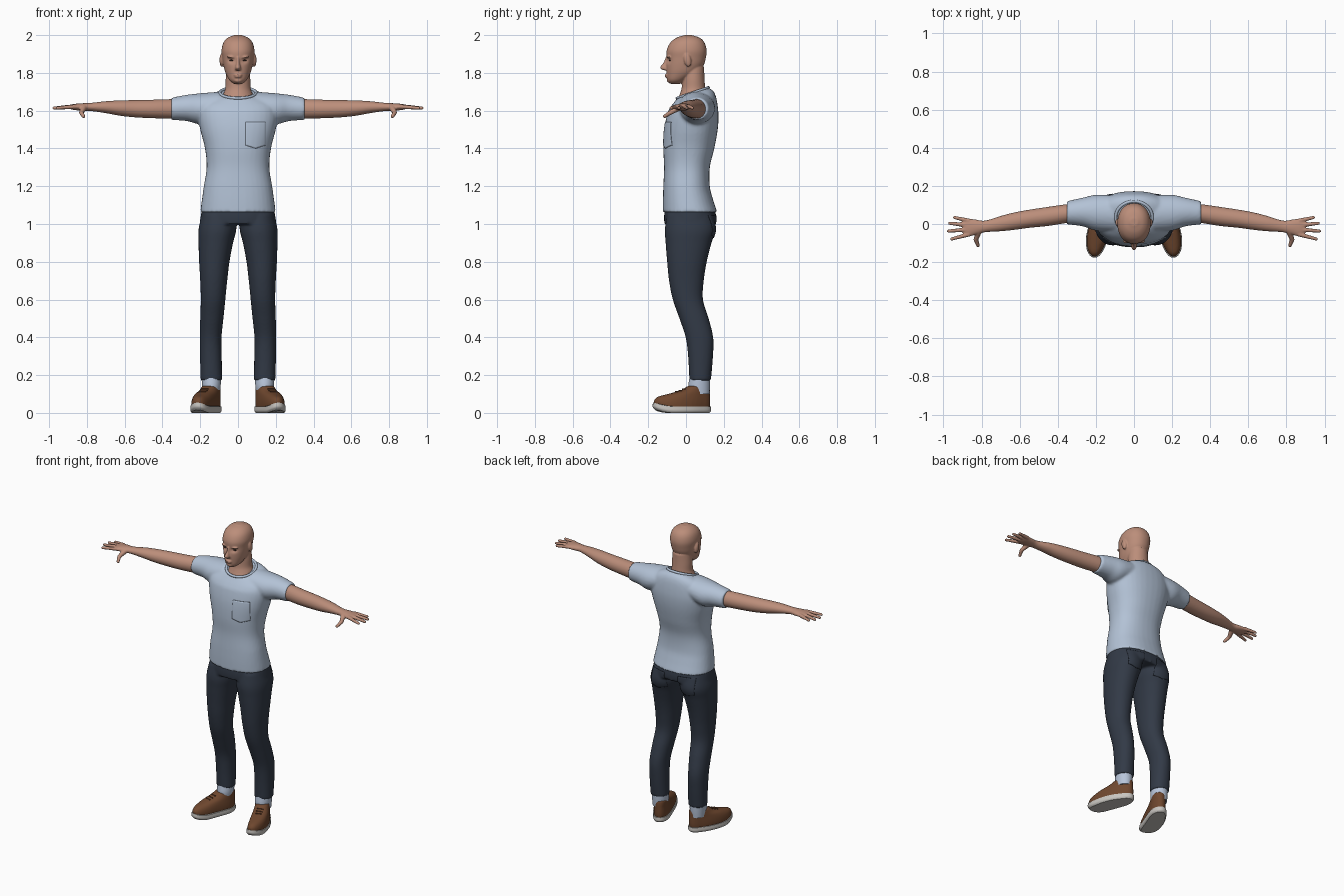
import bpy, bmesh, math
from mathutils import Vector, Matrix

cube = bpy.data.objects.get("Cube")
if cube:
    bpy.data.objects.remove(cube, do_unlink=True)


def material(name, r, g, b):
    m = bpy.data.materials.new(name)
    m.use_nodes = True
    m.diffuse_color = (r, g, b, 1)
    node = m.node_tree.nodes["Principled BSDF"]
    node.inputs["Base Color"].default_value = (r, g, b, 1)
    node.inputs["Roughness"].default_value = 0.8
    return m


SKIN = material("skin", 0.50, 0.27, 0.195)
SHIRT = material("pale blue cotton", 0.45, 0.54, 0.67)
DENIM = material("dark denim", 0.032, 0.042, 0.062)
LEATHER = material("brown leather", 0.16, 0.064, 0.028)
RUBBER = material("off white rubber", 0.58, 0.56, 0.53)
CUFF = material("pale cuff", 0.48, 0.56, 0.70)
EYE = material("dark eye", 0.04, 0.025, 0.02)


def spline(rows, steps=5):
    """Catmull-Rom interpolation through rows of numbers."""
    pts = [Vector(r) for r in rows]
    pts = [pts[0] * 2 - pts[1]] + pts + [pts[-1] * 2 - pts[-2]]
    out = []
    for a, b, c, d in zip(pts, pts[1:], pts[2:], pts[3:]):
        for i in range(steps):
            t = i / steps
            out.append(b + (c - a) * (t / 2) + (a * 2 - b * 5 + c * 4 - d) * (t * t / 2)
                       + (b * 3 - a - c * 3 + d) * (t ** 3 / 2))
    return out + [pts[-2]]


def loft(bm, rows, axis="z", side=1, power=2.0, n=36, shape=None):
    """Rows: station, y min, y max, then the other axis min, max."""
    rings = []
    for t, y0, y1, b0, b1 in spline(rows):
        ring = []
        for i in range(n):
            a = math.tau * i / n
            c, s = (math.copysign(abs(f) ** (2 / power), f) for f in (math.cos(a), math.sin(a)))
            y = (y0 + y1) / 2 + (y1 - y0) / 2 * s
            b = (b0 + b1) / 2 + (b1 - b0) / 2 * c
            p = Vector((b, y, t)) if axis == "z" else Vector((t, y, b))
            if shape:
                p = shape(p)
            p.x *= side
            ring.append(bm.verts.new(p))
        rings.append(ring)
    for r, q in zip(rings, rings[1:]):
        for i in range(n):
            j = (i + 1) % n
            bm.faces.new((r[i], r[j], q[j], q[i]))
    bm.faces.new(rings[0])
    bm.faces.new(rings[-1])


def even(rows):
    """Rows with one half width become centred rows."""
    return [(z, y0, y1, -w, w) for z, y0, y1, w in rows]


def blob(bm, centre, size, tilt=0):
    m = Matrix.Translation(centre) @ Matrix.Rotation(tilt, 4, "X") @ Matrix.Diagonal((*size, 1))
    bmesh.ops.create_uvsphere(bm, u_segments=20, v_segments=12, radius=1, matrix=m)


def finger(bm, start, end, r0, r1):
    start, end = Vector(start), Vector(end)
    d = end - start
    m = Matrix.Translation((start + end) / 2) @ d.to_track_quat("Z", "Y").to_matrix().to_4x4()
    bmesh.ops.create_cone(bm, cap_ends=True, segments=16, radius1=r0, radius2=r1,
                          depth=d.length, matrix=m)
    blob(bm, end, (r1, r1, r1))


def finish(name, bm, mat, voxel=0, smooth=3):
    """Make the object; with a voxel size its pieces are fused and softened."""
    bmesh.ops.recalc_face_normals(bm, faces=bm.faces)
    me = bpy.data.meshes.new(name)
    bm.to_mesh(me)
    bm.free()
    me.materials.append(mat)
    ob = bpy.data.objects.new(name, me)
    bpy.context.collection.objects.link(ob)
    if voxel:
        mod = ob.modifiers.new("fuse", "REMESH")
        mod.mode, mod.voxel_size, mod.use_smooth_shade = "VOXEL", voxel, True
        mod = ob.modifiers.new("soften", "SMOOTH")
        mod.factor, mod.iterations = 0.5, smooth
    else:
        bpy.ops.object.select_all(action="DESELECT")
        ob.select_set(True)
        bpy.context.view_layer.objects.active = ob
        bpy.ops.object.shade_smooth_by_angle(angle=math.radians(40))
    return ob


# Shirt: torso with a sloping neckline, and two sleeves
def neckline(p):
    p.z += 0.35 * min(1, max(0, (p.z - 1.6) * 10)) * (p.y - 0.05)
    return p


bm = bmesh.new()
loft(bm, even([(1.063, -.122, .165, .2), (1.13, -.122, .143, .191), (1.2, -.12, .126, .181),
               (1.3, -.116, .126, .166), (1.4, -.12, .15, .175), (1.5, -.115, .168, .2),
               (1.58, -.1, .172, .213), (1.64, -.08, .163, .2), (1.675, -.062, .147, .155),
               (1.697, -.048, .12, .102)]), power=2.3, shape=neckline)
for s in (1, -1):
    loft(bm, [(.1, -.04, .15, 1.56, 1.70), (.2, -.035, .153, 1.53, 1.692),
              (.27, -.012, .138, 1.545, 1.684), (.352, -.002, .12, 1.551, 1.669)], "x", s)
shirt = finish("shirt", bm, SHIRT, 0.008, 5)

# Ribbed collar following the neckline
curve = bpy.data.curves.new("collar", "CURVE")
curve.dimensions, curve.bevel_depth, curve.bevel_resolution = "3D", 0.008, 3
line = curve.splines.new("POLY")
line.points.add(47)
line.use_cyclic_u = True
for i, pt in enumerate(line.points):
    a = math.tau * i / 48
    y = .036 + .083 * math.sin(a)
    pt.co = (.096 * math.cos(a), y, 1.699 + .34 * (y - .05), 1)
curve.materials.append(SHIRT)
bpy.context.collection.objects.link(bpy.data.objects.new("collar", curve))

# Trousers: pelvis and two legs
bm = bmesh.new()
loft(bm, even([(1.08, -.112, .152, .19), (1.04, -.116, .16, .198), (1.0, -.115, .16, .203)]), power=2.3)
for s in (1, -1):
    loft(bm, [(1.05, -.1, .14, .008, .192), (.97, -.112, .156, .009, .209), (.9, -.108, .135, .026, .209),
              (.8, -.1, .11, .045, .206), (.7, -.09, .094, .057, .2), (.6, -.07, .09, .067, .197),
              (.5, -.035, .12, .077, .2), (.4, -.002, .144, .087, .202), (.3, .011, .143, .086, .201),
              (.17, .018, .132, .084, .198)], side=s, power=2.15)
trousers = finish("trousers", bm, DENIM, 0.008, 4)


# Pockets: thin pointed patches laid on the cloth
def pocket(name, mat, target, x, z, width, height, y):
    bm = bmesh.new()
    bmesh.ops.create_grid(bm, x_segments=16, y_segments=16, size=1)
    for v in bm.verts:
        u, w = v.co.x, v.co.y
        point = height * 0.12 * abs(u) * (1 - w) / 2
        v.co = (x + u * width / 2, y, z + w * height / 2 + point)
    ob = finish(name, bm, mat)
    mod = ob.modifiers.new("lay", "SHRINKWRAP")
    mod.target, mod.wrap_method, mod.offset = target, "PROJECT", 0.002
    mod.use_project_y = mod.use_positive_direction = mod.use_negative_direction = True
    mod = ob.modifiers.new("thick", "SOLIDIFY")
    mod.thickness, mod.offset = 0.004, 0


pocket("chest_pocket", SHIRT, shirt, .093, 1.47, .105, .14, -.25)
for s, side in ((1, "left"), (-1, "right")):
    pocket(side + "_back_pocket", DENIM, trousers, s * .105, .985, .11, .12, .28)


# Head: neck, skull with eye sockets, nose, brows, lips and ears
def sockets(p):
    if p.y < 0:
        p.y += .013 * math.exp(-((abs(p.x) - .033) / .017) ** 2 - ((p.z - 1.866) / .012) ** 2)
    return p


bm = bmesh.new()
loft(bm, even([(1.62, -.05, .11, .09), (1.66, -.044, .11, .087), (1.69, -.032, .108, .077),
               (1.72, -.023, .102, .067), (1.77, -.02, .098, .065), (1.83, -.02, .096, .06)]))
loft(bm, even([(1.742, -.084, -.03, .022), (1.762, -.098, 0, .046), (1.80, -.103, .06, .066),
               (1.84, -.105, .093, .077), (1.88, -.103, .105, .083), (1.92, -.102, .109, .087),
               (1.96, -.083, .098, .077), (1.986, -.05, .073, .054), (2.0, -.008, .03, .02)]),
     power=2.15, n=64, shape=sockets)
loft(bm, even([(1.885, -.107, -.08, .008), (1.855, -.119, -.08, .009), (1.828, -.138, -.08, .015),
               (1.814, -.122, -.08, .015)]))
blob(bm, (0, -.101, 1.790), (.022, .012, .005))
blob(bm, (0, -.100, 1.780), (.019, .012, .006))
blob(bm, (0, -.088, 1.760), (.022, .014, .012))
for s in (1, -1):
    blob(bm, (s * .034, -.089, 1.884), (.026, .014, .006))
    blob(bm, (s * .086, .008, 1.868), (.012, .019, .036), 0.2)
finish("head", bm, SKIN, 0.0045, 2)

for s, side in ((1, "left"), (-1, "right")):
    # Eye
    bm = bmesh.new()
    blob(bm, (s * .033, -.083, 1.866), (.013, .008, .0045))
    finish(side + "_eye", bm, EYE)

    # Arm and hand
    bm = bmesh.new()
    loft(bm, [(.29, .015, .108, 1.557, 1.66), (.35, .006, .104, 1.558, 1.661), (.45, -.01, .09, 1.56, 1.658),
              (.55, -.02, .075, 1.565, 1.656), (.63, -.031, .06, 1.574, 1.654), (.7, -.038, .042, 1.587, 1.65),
              (.78, -.043, .018, 1.598, 1.641), (.83, -.056, .023, 1.6, 1.639),
              (.87, -.066, .028, 1.604, 1.635), (.895, -.055, .018, 1.61, 1.629)], "x", s)
    for x0, y0, x1, y1 in ((.865, .017, .942, .034), (.88, -.006, .968, .004),
                           (.88, -.03, .974, -.037), (.865, -.054, .957, -.079)):
        finger(bm, (s * x0, y0, 1.621), (s * x1, y1, 1.614), .012, .0085)
    finger(bm, (s * .815, -.038, 1.616), (s * .83, -.082, 1.59), .017, .012)
    finger(bm, (s * .83, -.082, 1.59), (s * .818, -.113, 1.57), .012, .0095)
    finish(side + "_arm", bm, SKIN, 0.0045, 2)

    # Turned up cuff
    bm = bmesh.new()
    loft(bm, [(.1, .018, .124, .098, .186), (.14, .012, .127, .092, .19), (.185, .018, .128, .09, .193)], side=s)
    finish(side + "_cuff", bm, CUFF)

    # Shoe, turned outwards about the ankle, with a raised toe
    def foot(p):
        p.x += .012 * math.sin(min(1, max(0, -p.y / .26)) * math.pi)
        p.z += 2.2 * max(0, -p.y - .165) ** 2
        return Matrix.Rotation(math.radians(18), 3, "Z") @ p + Vector((.135, .075, 0))

    bm = bmesh.new()
    loft(bm, even([(.025, -.257, .052, .055), (.05, -.255, .055, .056), (.075, -.235, .055, .054),
                   (.097, -.19, .054, .05), (.118, -.115, .053, .046), (.142, -.07, .05, .043)]),
         power=2.2, shape=foot, side=s)
    finish(side + "_shoe", bm, LEATHER, 0.006, 2)
    bm = bmesh.new()
    loft(bm, even([(0, -.25, .05, .053), (.012, -.262, .059, .06), (.034, -.261, .058, .059)]),
         power=2.3, shape=foot, side=s)
    finish(side + "_sole", bm, RUBBER)

    # Laces across the instep
    bm = bmesh.new()
    for y, z in ((-.135, .112), (-.115, .119), (-.095, .127)):
        m = Matrix.Translation(foot(Vector((0, y, z)))) @ Matrix.Rotation(math.radians(18), 4, "Z")
        made = bmesh.ops.create_cube(bm, size=1, matrix=m @ Matrix.Diagonal((.04, .005, .006, 1)))
        for v in made["verts"]:
            v.co.x *= s
    finish(side + "_laces", bm, LEATHER)
